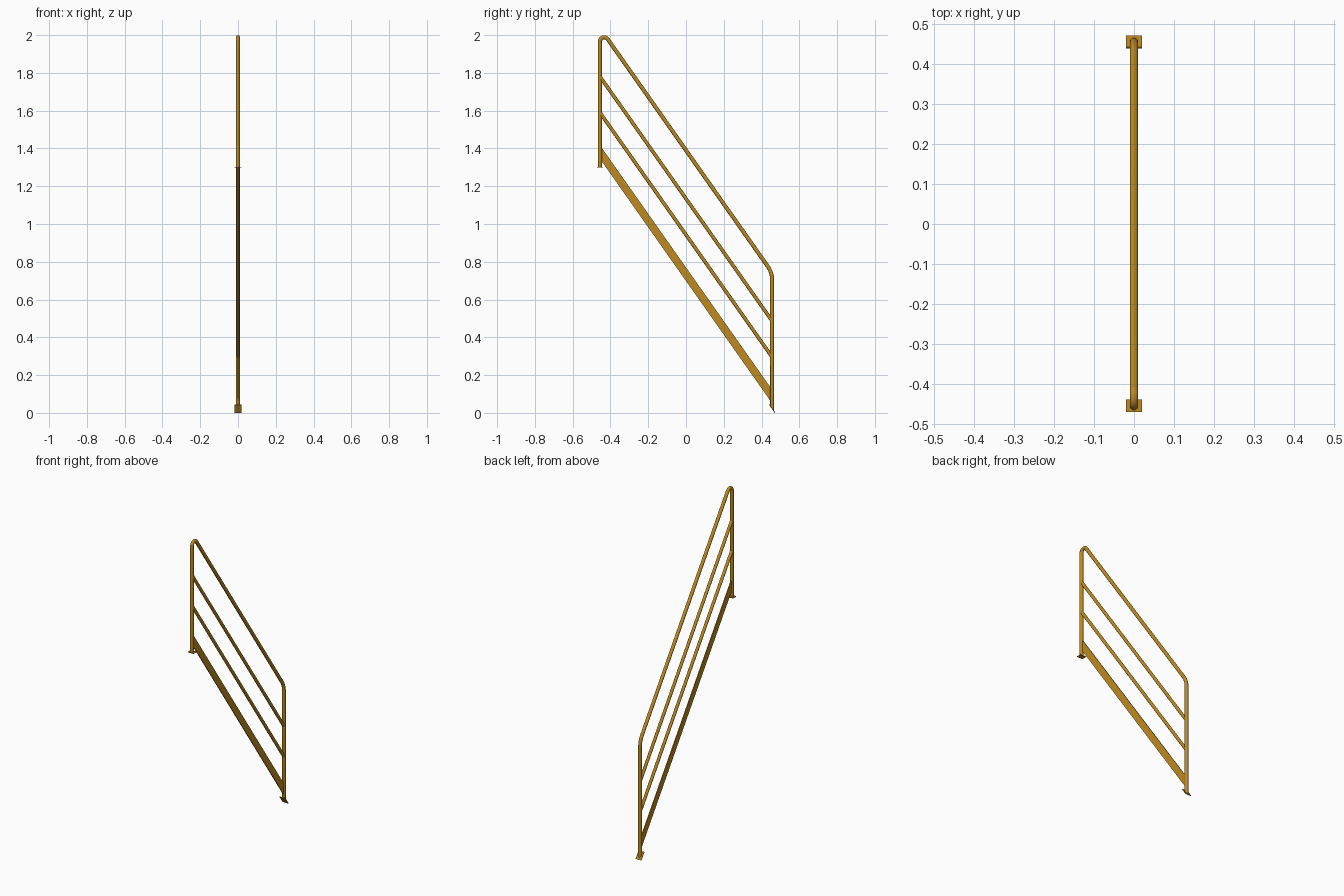
import bpy, bmesh, math
from mathutils import Vector, Matrix

if "Cube" in bpy.data.objects:
    bpy.data.objects.remove(bpy.data.objects["Cube"])

SLOPE = -1.42                      # rise per unit of y
ANG = math.atan(SLOPE)
POST_Y = 0.456

gold = bpy.data.materials.new("golden_ochre_paint")
gold.diffuse_color = (0.52, 0.255, 0.015, 1)
gold.use_nodes = True
gold.node_tree.nodes["Principled BSDF"].inputs["Base Color"].default_value = gold.diffuse_color


def finish(name, bm, smooth=False):
    bmesh.ops.recalc_face_normals(bm, faces=bm.faces)
    me = bpy.data.meshes.new(name)
    bm.to_mesh(me)
    bm.free()
    me.materials.append(gold)
    ob = bpy.data.objects.new(name, me)
    bpy.context.collection.objects.link(ob)
    if smooth:
        bpy.ops.object.select_all(action='DESELECT')
        ob.select_set(True)
        bpy.context.view_layer.objects.active = ob
        bpy.ops.object.shade_smooth_by_angle(angle=math.radians(40))
    return ob


def tube(name, pts, r, cuts=(None, None), sides=20):
    """Sweep a circle along (y, z) points; cuts give the end plane directions."""
    bm = bmesh.new()
    P = [Vector((0, y, z)) for y, z in pts]
    rings = []
    for i, p in enumerate(P):
        a = (p - P[i - 1]).normalized() if i else (P[1] - p).normalized()
        b = (P[i + 1] - p).normalized() if i < len(P) - 1 else a
        cut = cuts[0] if i == 0 else cuts[1] if i == len(P) - 1 else None
        n = Vector((0, *cut)).normalized() if cut else (a + b).normalized()
        side = Vector((0, -n.z, n.y))          # lies in the ring plane
        perp = Vector((0, -a.z, a.y))
        k = r / side.dot(perp)                 # mitre stretch
        rings.append([bm.verts.new(p + Vector((r * math.cos(t), 0, 0)) + side * k * math.sin(t))
                      for t in (2 * math.pi * j / sides for j in range(sides))])
    for u, v in zip(rings, rings[1:]):
        for j in range(sides):
            bm.faces.new((u[j], u[j - 1], v[j - 1], v[j]))
    bm.faces.new(rings[0])
    bm.faces.new(rings[-1])
    return finish(name, bm, True)


def fillet(prev, corner, nxt, r, n=12):
    """Points of a rounded corner."""
    c = Vector(corner)
    a, b = (Vector(prev) - c).normalized(), (Vector(nxt) - c).normalized()
    half = a.angle(b) / 2
    o = c + (a + b).normalized() * r / math.sin(half)
    s = c + a * r / math.tan(half) - o
    e = c + b * r / math.tan(half) - o
    tot = s.angle(e)
    return [tuple(o + (s * math.sin((1 - t) * tot) + e * math.sin(t * tot)) / math.sin(tot))
            for t in (i / n for i in range(n + 1))]


def plate(name, centre, width, length, thick, angle):
    bm = bmesh.new()
    bmesh.ops.create_cube(bm, size=1, matrix=Matrix.Translation(centre)
                          @ Matrix.Rotation(angle, 4, 'X')
                          @ Matrix.Diagonal((width, length, thick, 1)))
    return finish(name, bm)


# bent outer tube: upper post, sloping handrail, lower post
foot_top, foot_low = (-POST_Y, 1.30), (POST_Y, 0.023)
apex = (-POST_Y, 1.39 - SLOPE * POST_Y)
knee = (POST_Y, 1.39 + SLOPE * POST_Y)
path = [foot_top] + fillet(foot_top, apex, knee, 0.0227, 16) \
    + fillet(apex, knee, foot_low, 0.12) + [foot_low]
tube("handrail_and_posts", path, 0.0105, (None, (SLOPE, -1)))

# sloping middle rails, mitred vertically into the posts
for name, z0 in (("upper_mid_rail", 1.134), ("lower_mid_rail", 0.943)):
    tube(name, [(-POST_Y, z0 - SLOPE * POST_Y), (POST_Y, z0 + SLOPE * POST_Y)],
         0.0095, ((1, 0), (1, 0)))

# flat sloping toe board
bm = bmesh.new()
z0, h, e = 0.734, 0.036, POST_Y - 0.004
outline = [(-e, z0 - SLOPE * e - h), (e, z0 + SLOPE * e - h),
           (e, z0 + SLOPE * e + h), (-e, z0 - SLOPE * e + h)]
f = bm.faces.new([bm.verts.new((-0.0025, y, z)) for y, z in outline])
g = bmesh.ops.extrude_face_region(bm, geom=[f])
bmesh.ops.translate(bm, vec=(0.005, 0, 0),
                    verts=[v for v in g["geom"] if isinstance(v, bmesh.types.BMVert)])
finish("toe_board", bm)

# base plates: level at the top, inclined at the bottom
plate("upper_base_plate", (0, -0.455, 1.30), 0.039, 0.031, 0.004, 0)
plate("lower_base_plate", (0, POST_Y, 0.0226), 0.039, 0.052, 0.004, ANG)
